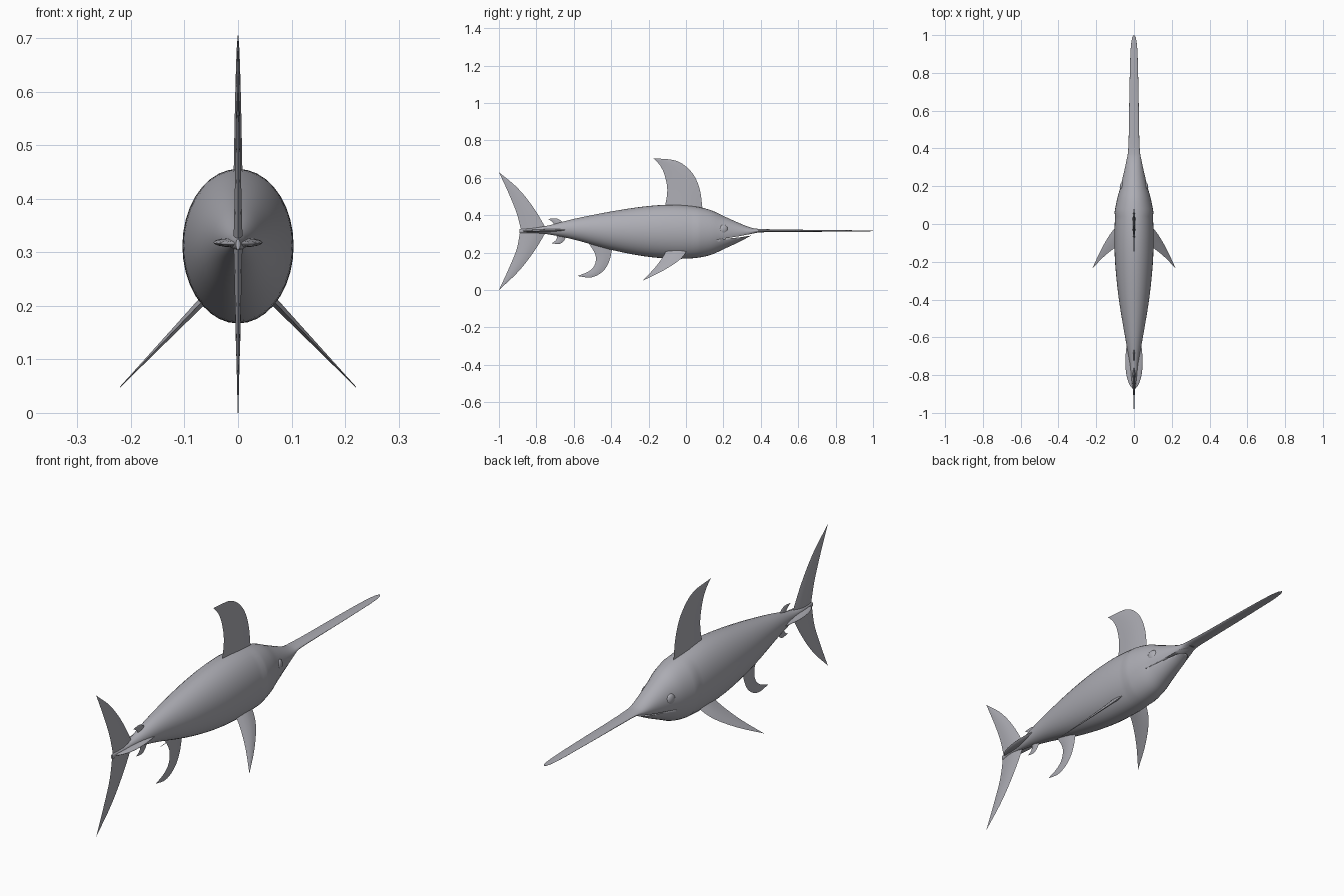
import bpy, bmesh, math
from mathutils import Vector

cube = bpy.data.objects.get("Cube")
if cube:
    bpy.data.objects.remove(cube, do_unlink=True)

skin = bpy.data.materials.new("slate grey")
skin.use_nodes = True
grey = (0.42, 0.42, 0.46, 1)
skin.diffuse_color = grey
skin.node_tree.nodes["Principled BSDF"].inputs["Base Color"].default_value = grey


def spline(points, steps):
    """Smooth curve through points of any dimension."""
    p = [Vector(q) for q in points]
    p = [2 * p[0] - p[1]] + p + [2 * p[-1] - p[-2]]
    out = []
    for i in range(1, len(p) - 2):
        a, b, c, d = p[i - 1:i + 3]
        for s in range(steps):
            t = s / steps
            out.append(0.5 * (2 * b + (c - a) * t + (2 * a - 5 * b + 4 * c - d) * t ** 2
                              + (3 * b - a - 3 * c + d) * t ** 3))
    return out + [p[-2]]


def loft(name, rings, angle=40):
    """Skin a row of closed rings and cap the ends."""
    bm = bmesh.new()
    rows = [[bm.verts.new(co) for co in ring] for ring in rings]
    n = len(rows[0])
    for a, b in zip(rows, rows[1:]):
        for i in range(n):
            j = (i + 1) % n
            bm.faces.new((a[i], a[j], b[j], b[i]))
    bm.faces.new(rows[0])
    bm.faces.new(rows[-1])
    bmesh.ops.recalc_face_normals(bm, faces=bm.faces)
    mesh = bpy.data.meshes.new(name)
    bm.to_mesh(mesh)
    bm.free()
    mesh.materials.append(skin)
    obj = bpy.data.objects.new(name, mesh)
    bpy.context.collection.objects.link(obj)
    smooth(obj, angle)
    return obj


def smooth(obj, angle=40):
    bpy.ops.object.select_all(action='DESELECT')
    obj.select_set(True)
    bpy.context.view_layer.objects.active = obj
    bpy.ops.object.shade_smooth_by_angle(angle=math.radians(angle))


def tube(name, stations, sides=36, gill=None):
    """Elliptical body from stations of (y, half width, bottom, top)."""
    rings = []
    for y, w, lo, hi in spline(stations, 5):
        # the gill cover stands slightly proud of the flank
        if gill and gill < y < gill + 0.12:
            w *= 1 + 0.05 * (1 - (y - gill) / 0.12)
        w = max(w, 0.001)
        mid, half = (lo + hi) / 2, max((hi - lo) / 2, 0.001)
        rings.append([(w * math.cos(k * math.tau / sides), y,
                       mid + half * math.sin(k * math.tau / sides)) for k in range(sides)])
    return loft(name, rings)


def fin(name, lead, trail, thick, place=lambda u, v, h: (h, u, v)):
    """Thin tapering blade between a leading and a trailing edge."""
    a, b = spline(lead, 6), spline(trail, 6)
    rings = []
    for i, (p, q) in enumerate(zip(a, b)):
        h = thick * (1 - i / (len(a) - 1)) + 0.0006
        profile = [(0, 0), (0.25, 0.8), (0.5, 1), (0.75, 0.6), (1, 0),
                   (0.75, -0.6), (0.5, -1), (0.25, -0.8)]
        rings.append([place(*p.lerp(q, t), h * s) for t, s in profile])
    return loft(name, rings, 60)


# Body, head and long flat bill
body = tube("body", [
    (-0.89, 0.004, 0.305, 0.325), (-0.82, 0.014, 0.303, 0.333), (-0.74, 0.022, 0.298, 0.344),
    (-0.6, 0.047, 0.27, 0.38), (-0.4, 0.08, 0.215, 0.42), (-0.22, 0.099, 0.18, 0.447),
    (-0.08, 0.104, 0.168, 0.456), (0.04, 0.1, 0.17, 0.448), (0.13, 0.088, 0.187, 0.428),
    (0.2, 0.071, 0.218, 0.396), (0.28, 0.052, 0.255, 0.36), (0.34, 0.039, 0.286, 0.336),
    (0.39, 0.031, 0.307, 0.327), (0.5, 0.027, 0.309, 0.324), (0.65, 0.025, 0.311, 0.322),
    (0.8, 0.022, 0.312, 0.321), (0.92, 0.018, 0.313, 0.319), (0.98, 0.011, 0.314, 0.318),
    (1.0, 0.002, 0.315, 0.317)], gill=0.06)

# Mouth slit: a thin wedge cut under the bill
wedge = [(0.17, 0.270), (0.28, 0.287), (0.39, 0.308), (0.39, 0.297), (0.28, 0.281)]
cutter = loft("mouth_cutter", [[(x, y, z) for y, z in wedge] for x in (-0.15, 0.15)])
cutter.hide_render = True
cutter.hide_viewport = True
cut = body.modifiers.new("mouth", 'BOOLEAN')
cut.operation = 'DIFFERENCE'
cut.solver = 'EXACT'
cut.object = cutter

# Flat keel on both sides of the tail stalk
tube("tail_keel", [
    (-0.875, 0.003, 0.314, 0.318), (-0.85, 0.024, 0.311, 0.321), (-0.8, 0.04, 0.309, 0.324),
    (-0.73, 0.046, 0.31, 0.327), (-0.66, 0.041, 0.314, 0.328), (-0.6, 0.03, 0.316, 0.328)], 20)

# Fins on the centre line, as (y, z) edges from root to tip
fin("dorsal_fin",
    [(0.09, 0.42), (0.073, 0.54), (0.03, 0.63), (-0.05, 0.69), (-0.175, 0.705)],
    [(-0.115, 0.43), (-0.1, 0.53), (-0.113, 0.61), (-0.138, 0.665), (-0.175, 0.705)], 0.008)
fin("upper_tail_fin",
    [(-0.74, 0.315), (-0.815, 0.44), (-0.9, 0.545), (-1, 0.63)],
    [(-0.88, 0.315), (-0.905, 0.41), (-0.945, 0.51), (-1, 0.63)], 0.008)
fin("lower_tail_fin",
    [(-0.74, 0.325), (-0.81, 0.21), (-0.895, 0.1), (-1, 0)],
    [(-0.885, 0.325), (-0.905, 0.22), (-0.945, 0.12), (-1, 0)], 0.008)
fin("anal_fin",
    [(-0.39, 0.24), (-0.412, 0.15), (-0.45, 0.095), (-0.51, 0.067), (-0.58, 0.075)],
    [(-0.53, 0.265), (-0.485, 0.19), (-0.488, 0.135), (-0.52, 0.1), (-0.58, 0.075)], 0.006)
fin("second_dorsal_fin",
    [(-0.65, 0.345), (-0.665, 0.368), (-0.695, 0.383), (-0.738, 0.38)],
    [(-0.705, 0.335), (-0.708, 0.355), (-0.718, 0.367), (-0.738, 0.38)], 0.005)
fin("second_anal_fin",
    [(-0.64, 0.285), (-0.655, 0.26), (-0.68, 0.246), (-0.717, 0.25)],
    [(-0.695, 0.3), (-0.69, 0.28), (-0.697, 0.265), (-0.717, 0.25)], 0.005)

# Paired fins and eyes
for side, label in ((1, "left"), (-1, "right")):
    fin(label + "_pectoral_fin",
        [(0.015, 0.225), (-0.03, 0.165), (-0.12, 0.105), (-0.235, 0.048)],
        [(-0.1, 0.225), (-0.125, 0.175), (-0.17, 0.115), (-0.235, 0.048)], 0.008,
        lambda u, v, h: (side * (0.07 + (0.205 - v) * 0.96 + 0.7 * h), u, v + 0.7 * h))
    bpy.ops.mesh.primitive_uv_sphere_add(segments=20, ring_count=12, radius=1,
                                         location=(side * 0.062, 0.2, 0.325))
    eye = bpy.context.object
    eye.name = label + "_eye"
    eye.scale = (0.013, 0.024, 0.024)
    eye.rotation_euler.z = side * 0.2
    eye.data.materials.append(skin)
    smooth(eye)
